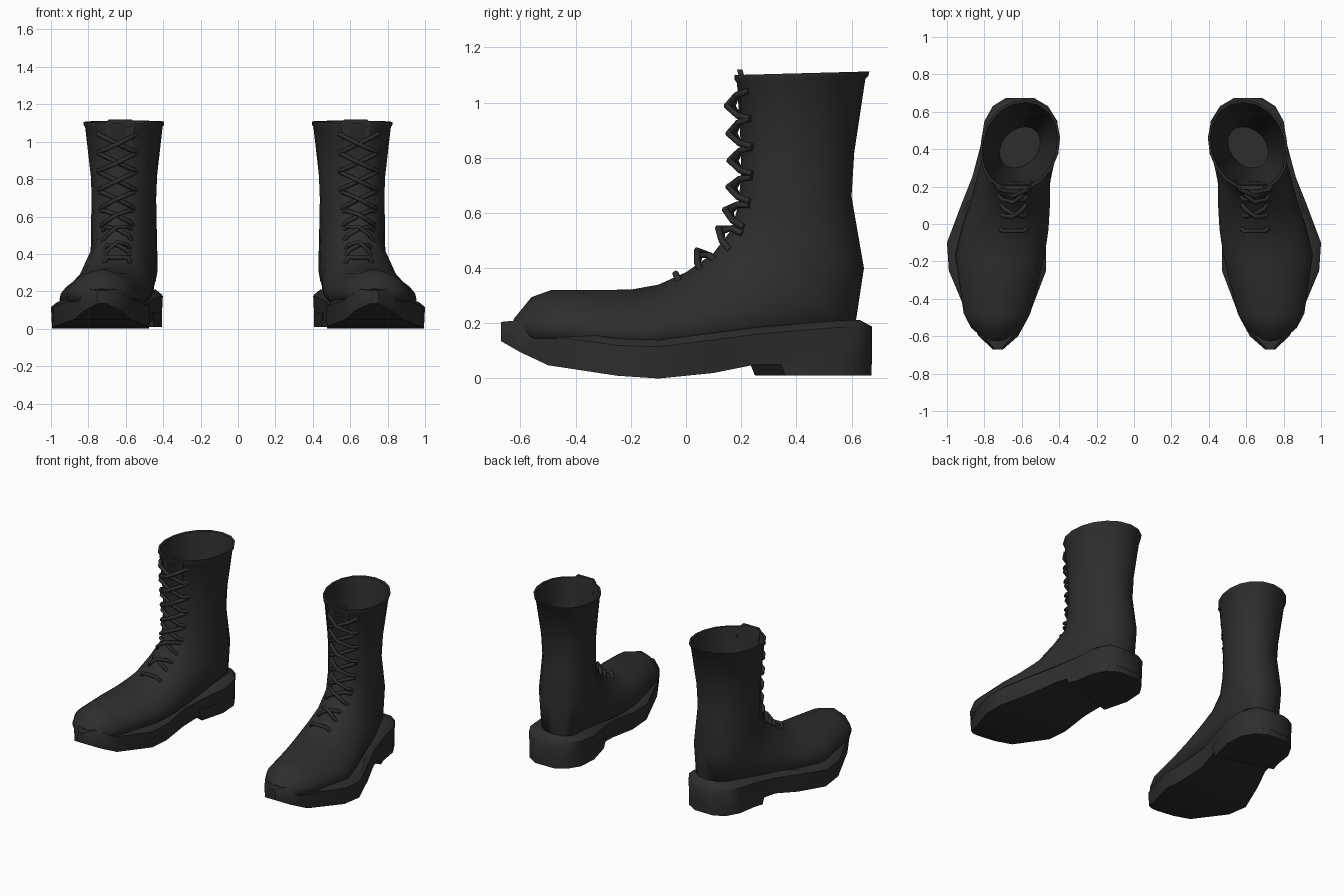
import bpy, bmesh, math
from mathutils import Vector

if "Cube" in bpy.data.objects:
    bpy.data.objects.remove(bpy.data.objects["Cube"])

leather = bpy.data.materials.new("black_leather")
leather.diffuse_color = (0.027, 0.027, 0.027, 1)
leather.use_nodes = True
leather.node_tree.nodes["Principled BSDF"].inputs["Base Color"].default_value = leather.diffuse_color


def clamp(t):
    return max(0, min(1, t))


def loft(name, rings, angle=40):
    """Skin closed rings in order, cap both ends, mirror to the other boot."""
    bm = bmesh.new()
    vs = [[bm.verts.new(p) for p in r] for r in rings]
    n = len(vs[0])
    for a, b in zip(vs, vs[1:]):
        for i in range(n):
            j = (i + 1) % n
            bm.faces.new((a[i], a[j], b[j], b[i]))
    bm.faces.new(vs[0][::-1])
    bm.faces.new(vs[-1])
    bmesh.ops.recalc_face_normals(bm, faces=bm.faces)
    me = bpy.data.meshes.new(name)
    bm.to_mesh(me)
    bm.free()
    ob = bpy.data.objects.new(name, me)
    bpy.context.collection.objects.link(ob)
    me.materials.append(leather)
    bpy.ops.object.select_all(action='DESELECT')
    bpy.context.view_layer.objects.active = ob
    ob.select_set(True)
    bpy.ops.object.shade_smooth_by_angle(angle=math.radians(angle))
    ob.modifiers.new("other_boot", 'MIRROR')


# Upper: rings turn from upright at the toe to level at the shaft
# front y, z | back y, z | half width
FOOT = [
    (-.625, .215, -.60, .15, .075), (-.56, .295, -.55, .12, .14),
    (-.49, .32, -.47, .11, .18), (-.20, .322, -.15, .09, .237),
    (-.10, .34, .03, .10, .23), (.00, .385, .20, .11, .212),
    (.10, .455, .40, .13, .195), (.165, .54, .61, .17, .177),
]
SHAFT = [
    (.19, .63, .645, .40, .174), (.20, .74, .60, .66, .17),
    (.20, .82, .61, .82, .175), (.185, 1.07, .65, 1.085, .205),
    (.175, 1.085, .66, 1.095, .213), (.175, 1.10, .665, 1.113, .213),
]
LINING = [(.19, 1.10, .65, 1.11, .20), (.30, .25, .52, .25, .105)]


def upper_ring(i, yp, zp, yq, zq, w, n=18):
    xc = .735 - .125 * clamp((yq + .15) / .65)   # foot swings outward
    xp = .73 - .08 * clamp((yp + .5) / .5)       # lace line
    shaft = clamp((i - 3) / 5)
    e = .7 + .25 * shaft                         # boxy foot, round shaft
    low = .62 + .38 * shaft                      # foot is widest at the sole
    ring = []
    for k in range(n):
        t = 2 * math.pi * k / n
        s, a = math.sin(t), ((1 - math.cos(t)) / 2) ** low
        skew = .7 * (1 - 2 * a) if i > 6 else 1 - a
        x = xc + (xp - xc) * skew + w * math.copysign(abs(s) ** e, s)
        ring.append((x, yp + (yq - yp) * a, zp + (zq - zp) * a))
    return ring


loft("boot_upper", [upper_ring(i, *r) for i, r in enumerate(FOOT + SHAFT + LINING)], 50)

# Sole: y, inner x, outer x, bottom z, top z
SOLE = [
    (-.67, .70, .755, .135, .205), (-.60, .62, .83, .095, .212),
    (-.50, .565, .885, .048, .18), (-.25, .47, .99, .01, .145),
    (-.10, .47, 1.0, .0, .14), (.10, .478, .925, .02, .165),
    (.25, .445, .865, .05, .185), (.42, .402, .82, .05, .20),
    (.55, .41, .80, .05, .21), (.63, .46, .755, .05, .212),
    (.674, .535, .685, .05, .188),
]


def sole_ring(y, xi, xo, zb, zt):
    d = min(.03, (xo - xi) * .2)      # welt slopes in at the top
    zm = zt - .025
    return [(xi + .006, y, zb), (xo - .006, y, zb), (xo, y, zm),
            (xo - d, y, zt), (xi + d, y, zt), (xi, y, zm)]


loft("sole", [sole_ring(*s) for s in SOLE], 42)

# Heel block follows the back of the sole, with a slanted front face
back = SOLE[-4:]
plan = [(.45, .22)] + [(s[1] + .004, s[0]) for s in back]
plan += [(s[2] - .004, s[0]) for s in reversed(back)] + [(.836, .33)]
loft("heel", [[(x, y + (.03 if y < .4 else -.002), .01) for x, y in plan],
              [(x, y - .002, .09) for x, y in plan]], 42)

# Tongue tip standing above the collar
loft("tongue", [[(.63 - w, y, z), (.63 + w, y, z),
                 (.63 + w, y + .02, z), (.63 - w, y + .02, z)]
                for w, y, z in ((.05, .21, .85), (.08, .19, 1.10), (.06, .185, 1.12))], 30)

# Laces: crossed bars bowed away from the front seam
cu = bpy.data.curves.new("laces", 'CURVE')
cu.dimensions = '3D'
cu.bevel_depth = .012
cu.bevel_resolution = 1
cu.use_fill_caps = True
cu.materials.append(leather)


def lace(points):
    for side in (1, -1):
        sp = cu.splines.new('POLY')
        sp.points.add(len(points) - 1)
        for p, c in zip(sp.points, points):
            p.co = (side * c.x, c.y, c.z, 1)


def seam(z):
    """Point and upward direction on the front seam at height z."""
    line = [Vector((.645, r[0], r[1])) for r in FOOT[3:] + SHAFT[:4]]
    for a, b in zip(line, line[1:]):
        if a.z <= z <= b.z:
            return a.lerp(b, (z - a.z) / (b.z - a.z)), (b - a).normalized()


for z in (.99, .89, .79, .69, .60, .52, .43):
    mid, up = seam(z)
    out = Vector((0, -up.z, up.y))
    w = .065 + .04 * clamp((z - .35) / .5)
    for s, lift in ((1, .022), (-1, .042)):
        lace([mid + Vector((w * f, 0, 0)) + up * (w * .48 * f * s) + out * o
              for f, o in ((-1, -.04), (-.75, .004), (0, lift), (.75, .004), (1, -.04))])

# Lowest straight bar
mid, up = seam(.37)
out = Vector((0, -up.z, up.y))
lace([mid + Vector((f, 0, 0)) + out * o
      for f, o in ((-.07, -.02), (-.055, .012), (.055, .012), (.07, -.02))])
bpy.context.collection.objects.link(bpy.data.objects.new("laces", cu))
